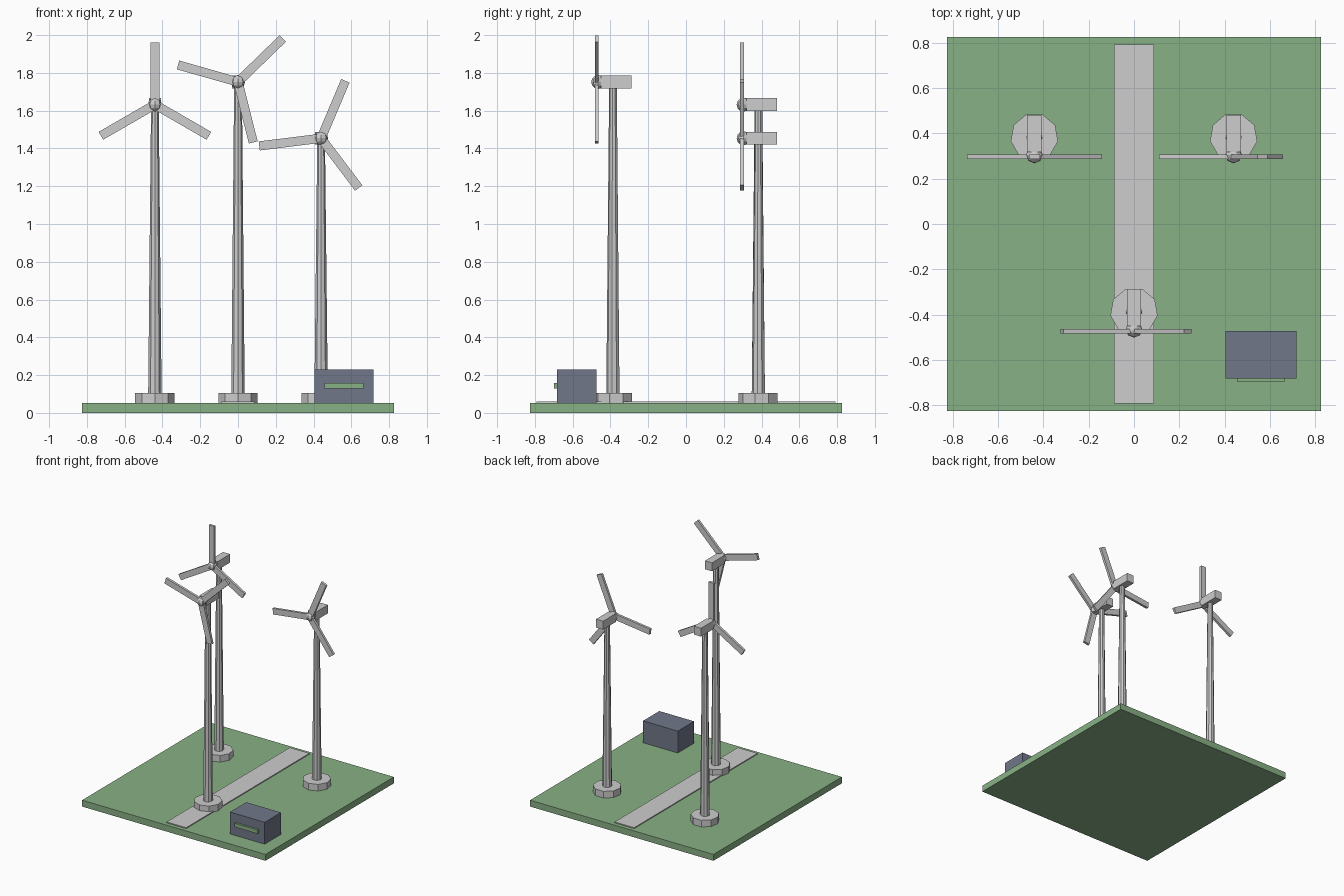
import bpy
import bmesh
from math import pi, radians
from mathutils import Matrix, Vector

cube = bpy.data.objects.get("Cube")
if cube:
    bpy.data.objects.remove(cube, do_unlink=True)


def material(name, rgb):
    mat = bpy.data.materials.new(name)
    mat.use_nodes = True
    colour = (*rgb, 1.0)
    mat.diffuse_color = colour
    mat.node_tree.nodes["Principled BSDF"].inputs["Base Color"].default_value = colour
    return mat


GREEN = material("grass green", (0.25, 0.44, 0.235))
GREY = material("pale grey", (0.61, 0.61, 0.61))
SLATE = material("slate blue", (0.16, 0.185, 0.25))


def finish(name, bm, mat):
    mesh = bpy.data.meshes.new(name)
    bm.to_mesh(mesh)
    bm.free()
    mesh.materials.append(mat)
    obj = bpy.data.objects.new(name, mesh)
    bpy.context.collection.objects.link(obj)
    return obj


def add_box(bm, low, high, turn=Matrix()):
    low, high = Vector(low), Vector(high)
    place = Matrix.Translation((low + high) / 2) @ Matrix.Diagonal((*(high - low), 1))
    bmesh.ops.create_cube(bm, size=1, matrix=turn @ place)


def box(name, low, high, mat):
    bm = bmesh.new()
    add_box(bm, low, high)
    return finish(name, bm, mat)


def column(name, x, y, z0, z1, r0, r1, mat, sides=9):
    # Odd-sided column with one corner pointing to the front
    bm = bmesh.new()
    place = Matrix.Translation((x, y, (z0 + z1) / 2)) @ Matrix.Rotation(pi, 4, "Z")
    bmesh.ops.create_cone(bm, cap_ends=True, segments=sides, radius1=r0,
                          radius2=r1, depth=z1 - z0, matrix=place)
    return finish(name, bm, mat)


def turbine(label, x, y, hub_z, spin):
    column(label + "_footing", x, y, 0.05, 0.106, 0.106, 0.106, GREY)
    column(label + "_tower", x, y, 0.106, hub_z - 0.03, 0.036, 0.021, GREY)
    box(label + "_nacelle", (x - 0.032, y - 0.065, hub_z - 0.034),
        (x + 0.032, y + 0.098, hub_z + 0.034), GREY)

    # Faceted hub
    bm = bmesh.new()
    bmesh.ops.create_uvsphere(bm, u_segments=8, v_segments=6, radius=0.037,
                              matrix=Matrix.Translation((x, y - 0.079, hub_z)))
    finish(label + "_hub", bm, GREY)

    # Three flat blades, turned clockwise as seen from the front
    bm = bmesh.new()
    centre = Matrix.Translation((x, y - 0.087, hub_z))
    for i in range(3):
        turn = centre @ Matrix.Rotation(spin + radians(120 * i), 4, "Y")
        add_box(bm, (-0.024, -0.01, 0.02), (0.024, 0.01, 0.33), turn)
    finish(label + "_blades", bm, GREY)


# Ground and path
box("ground", (-0.825, -0.825, 0), (0.825, 0.825, 0.052), GREEN)
box("path", (-0.088, -0.792, 0.05), (0.088, 0.792, 0.06), GREY)

# Turbines
turbine("front_turbine", 0, -0.386, 1.752, 0.8)
turbine("back_right_turbine", -0.44, 0.384, 1.632, 0)
turbine("back_left_turbine", 0.44, 0.384, 1.454, 0.4)

# Equipment cabin with a strip on its front
box("cabin", (0.405, -0.682, 0.05), (0.718, -0.473, 0.23), SLATE)
box("cabin_strip", (0.457, -0.698, 0.128), (0.665, -0.68, 0.159), GREEN)
